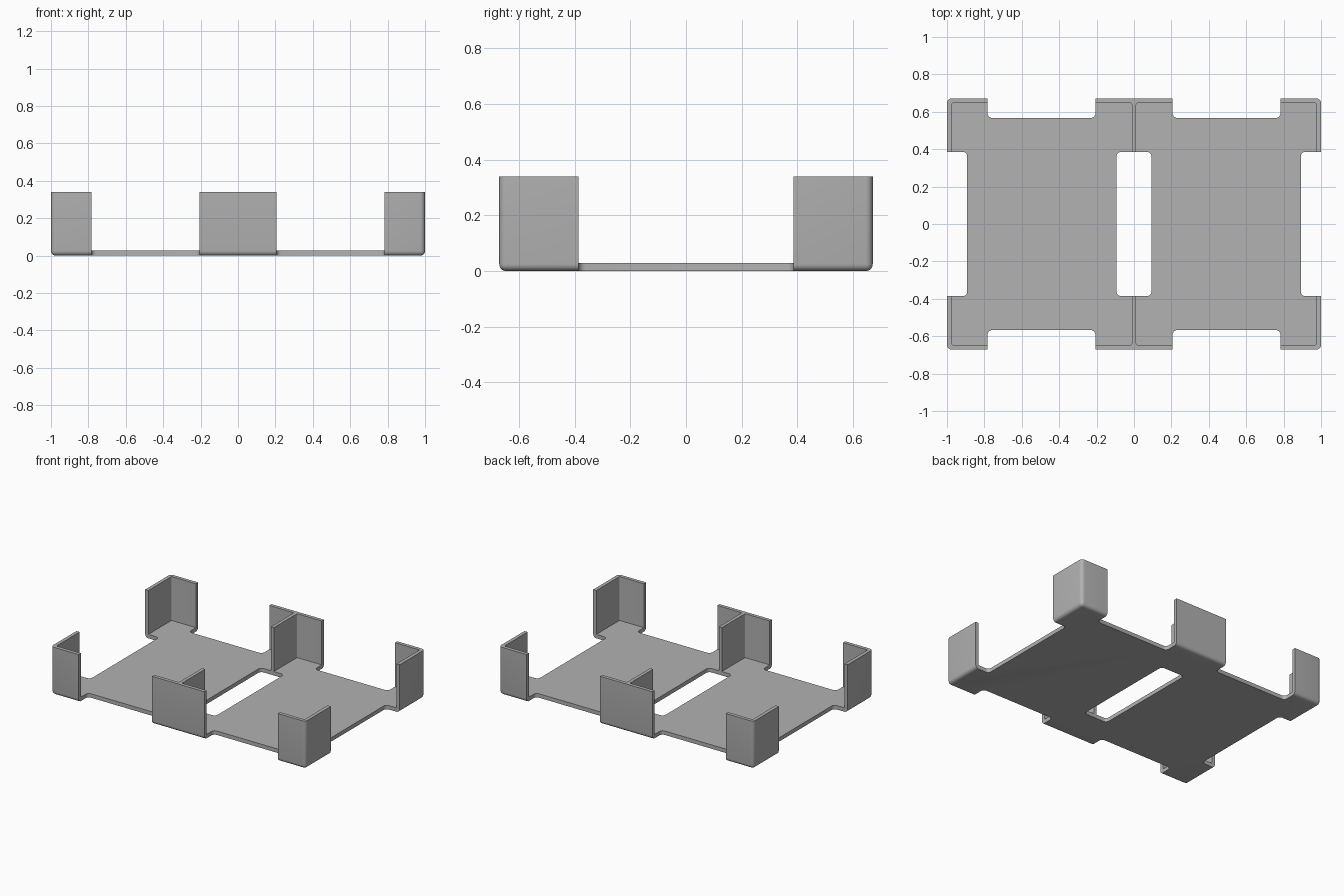
import bpy
import bmesh

HALF_X, HALF_Y, HEIGHT = 1.0, 0.671, 0.34
WALL, FLOOR, DIVIDER = 0.025, 0.028, 0.012
TOP = HEIGHT + 0.1

if "Cube" in bpy.data.objects:
    bpy.data.objects.remove(bpy.data.objects["Cube"])

grey = bpy.data.materials.new("plain grey")
grey.use_nodes = True
grey.diffuse_color = (0.445, 0.445, 0.445, 1)
grey.node_tree.nodes["Principled BSDF"].inputs["Base Color"].default_value = grey.diffuse_color


def rounded_box(name, low, high, radius, round_bottom=False, segments=5):
    """Box with rounded upright edges and, if asked, a rounded bottom rim."""
    bm = bmesh.new()
    bmesh.ops.create_cube(bm, size=1)
    for v in bm.verts:
        for i in range(3):
            v.co[i] = high[i] if v.co[i] > 0 else low[i]

    def wanted(e):
        a, b = e.verts
        upright = abs(a.co.z - b.co.z) > 1e-5
        return upright or (round_bottom and max(a.co.z, b.co.z) < low[2] + 1e-5)

    bmesh.ops.bevel(bm, geom=[e for e in bm.edges if wanted(e)], offset=radius,
                    segments=segments, profile=0.5, affect='EDGES')
    bmesh.ops.recalc_face_normals(bm, faces=bm.faces)
    mesh = bpy.data.meshes.new(name)
    bm.to_mesh(mesh)
    bm.free()
    mesh.materials.append(grey)
    obj = bpy.data.objects.new(name, mesh)
    bpy.context.collection.objects.link(obj)
    return obj


def carve(body, low, high, radius):
    cutter = rounded_box("cutter", low, high, radius)
    cutter.hide_render = True
    mod = body.modifiers.new("carve", 'BOOLEAN')
    mod.operation = 'DIFFERENCE'
    mod.solver = 'EXACT'
    mod.object = cutter
    bpy.context.view_layer.objects.active = body
    bpy.ops.object.modifier_apply(modifier=mod.name)
    bpy.data.objects.remove(cutter)


# Outer shell of the double tray
tray = rounded_box("double_corner_tray", (-HALF_X, -HALF_Y, 0), (HALF_X, HALF_Y, HEIGHT),
                   0.025, round_bottom=True)

for s in (-1, 1):
    # Pocket on each side of the divider
    x0, x1 = sorted((s * DIVIDER, s * (HALF_X - WALL)))
    carve(tray, (x0, -HALF_Y + WALL, FLOOR), (x1, HALF_Y - WALL, TOP), 0.006)
    # Side notch that leaves the corner walls
    x0, x1 = sorted((s * 0.892, s * 1.2))
    carve(tray, (x0, -0.386, -0.1), (x1, 0.386, TOP), 0.025)
    # Front and back notches
    x0, x1 = sorted((s * 0.206, s * 0.783))
    for t in (-1, 1):
        y0, y1 = sorted((t * 0.567, t * 0.9))
        carve(tray, (x0, y0, -0.1), (x1, y1, TOP), 0.025)

# Middle slot through floor and divider
carve(tray, (-0.093, -0.386, -0.1), (0.093, 0.386, TOP), 0.025)

# Smooth the rounded edges only
bpy.ops.object.select_all(action='DESELECT')
tray.select_set(True)
bpy.context.view_layer.objects.active = tray
bpy.ops.object.shade_smooth_by_angle(angle=0.6)
